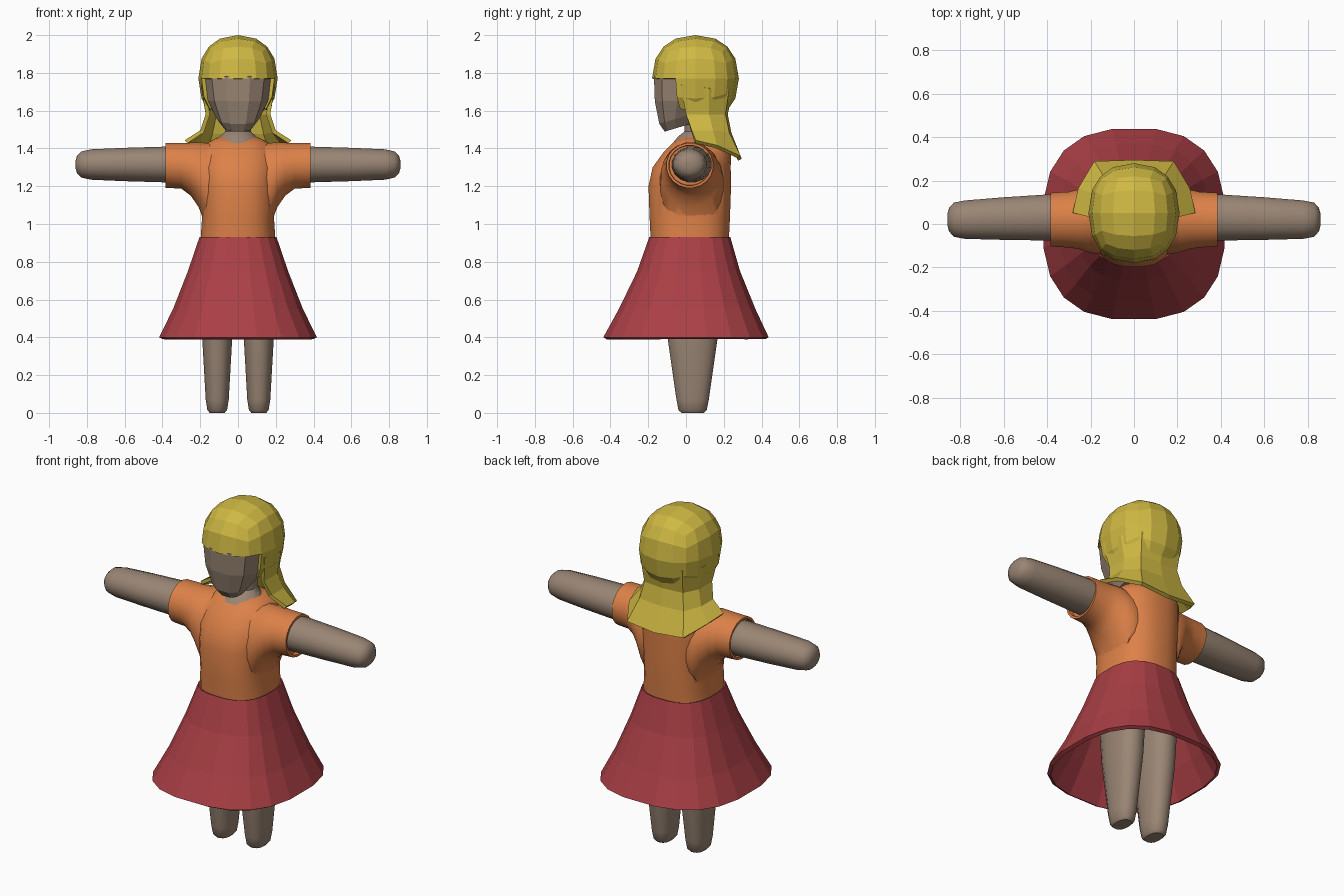
import bpy, bmesh, math
from mathutils import Vector

if "Cube" in bpy.data.objects:
    bpy.data.objects.remove(bpy.data.objects["Cube"], do_unlink=True)


def material(name, r, g, b):
    m = bpy.data.materials.new(name)
    m.use_nodes = True
    m.diffuse_color = (r, g, b, 1)
    m.node_tree.nodes["Principled BSDF"].inputs["Base Color"].default_value = (r, g, b, 1)
    return m


SKIN = material("skin", 0.32, 0.235, 0.175)
ORANGE = material("orange cloth", 0.72, 0.22, 0.065)
RED = material("red cloth", 0.40, 0.05, 0.06)
BLOND = material("blond hair", 0.62, 0.48, 0.055)


def finish(bm, name, mat, smooth=False):
    bmesh.ops.recalc_face_normals(bm, faces=bm.faces)
    me = bpy.data.meshes.new(name)
    bm.to_mesh(me)
    bm.free()
    me.materials.append(mat)
    ob = bpy.data.objects.new(name, me)
    bpy.context.collection.objects.link(ob)
    if smooth:
        shade(ob)
    return ob


def activate(ob):
    bpy.ops.object.select_all(action='DESELECT')
    ob.select_set(True)
    bpy.context.view_layer.objects.active = ob


def shade(ob):
    activate(ob)
    bpy.ops.object.shade_smooth_by_angle(angle=math.radians(40))


def bridge(bm, rows, closed):
    for lo, hi in zip(rows, rows[1:]):
        n = len(lo)
        for i in range(n if closed else n - 1):
            j = (i + 1) % n
            bm.faces.new((lo[i], lo[j], hi[j], hi[i]))


def loft(name, rings, mat, axis="z", n=16, p=2.0, caps=True, smooth=True):
    """Rings are (position on axis, centre a, centre b, radius a, radius b)."""
    bm = bmesh.new()
    rows = []
    for t, ca, cb, ra, rb in rings:
        row = []
        for i in range(n):
            ang = 2 * math.pi * (i + 0.5) / n
            c, s = math.cos(ang), math.sin(ang)
            a = ca + ra * math.copysign(abs(c) ** (2 / p), c)
            b = cb + rb * math.copysign(abs(s) ** (2 / p), s)
            row.append(bm.verts.new((a, b, t) if axis == "z" else (t, a, b)))
        rows.append(row)
    bridge(bm, rows, True)
    if caps:
        bm.faces.new(rows[0])
        bm.faces.new(rows[-1])
    return finish(bm, name, mat, smooth)


def thicken(ob, thickness, offset=-1):
    mod = ob.modifiers.new("thickness", 'SOLIDIFY')
    mod.thickness = thickness
    mod.offset = offset


# Arms and legs
for side, s in (("left", 1), ("right", -1)):
    loft(side + "_arm", [(s * x, cy, 1.315, ry, rz) for x, cy, ry, rz in (
        (0.30, 0.03, 0.108, 0.096), (0.40, 0.03, 0.108, 0.096), (0.60, 0.025, 0.1, 0.09),
        (0.78, 0.02, 0.09, 0.082), (0.83, 0.02, 0.08, 0.07), (0.852, 0.02, 0.055, 0.048),
        (0.86, 0.02, 0.025, 0.02))], SKIN, "x")
    loft(side + "_leg", [(z, s * 0.11, 0.035, rx, ry) for z, rx, ry in (
        (0, 0.04, 0.06), (0.015, 0.053, 0.076), (0.07, 0.062, 0.087), (0.4, 0.081, 0.135),
        (0.6, 0.088, 0.15), (0.92, 0.085, 0.16))], SKIN, p=2.3)

# Shirt: trunk joined with one cross tube for both sleeves
shirt = loft("shirt", [
    (0.91, 0, 0.02, 0.2, 0.208), (1.03, 0, 0.02, 0.192, 0.214), (1.2, 0, 0.02, 0.2, 0.22),
    (1.3, 0, 0.03, 0.205, 0.208), (1.38, 0, 0.06, 0.195, 0.18), (1.43, 0, 0.065, 0.165, 0.135),
    (1.458, 0, 0.06, 0.11, 0.09)], ORANGE, n=24, p=2.5)
half = [(0.36, 0.02, 1.31, 0.11, 0.105), (0.385, 0.02, 1.31, 0.112, 0.107),
        (0.385, 0.02, 1.31, 0.125, 0.12), (0.30, 0.02, 1.308, 0.13, 0.122),
        (0.25, 0.022, 1.29, 0.14, 0.142), (0.21, 0.025, 1.262, 0.158, 0.172),
        (0.17, 0.03, 1.21, 0.17, 0.222)]
sleeves = loft("sleeves", half + [(-x, *rest) for x, *rest in reversed(half)], ORANGE, "x", n=20)
activate(shirt)
union = shirt.modifiers.new("join", 'BOOLEAN')
union.operation = 'UNION'
union.object = sleeves
bpy.ops.object.modifier_apply(modifier=union.name)
bpy.data.objects.remove(sleeves, do_unlink=True)
shade(shirt)

# Skirt shell
skirt = loft("skirt", [
    (0.40, 0, 0, 0.422, 0.442), (0.55, 0, 0.006, 0.347, 0.365),
    (0.75, 0, 0.014, 0.268, 0.275), (0.93, 0, 0.02, 0.206, 0.217)],
    RED, n=20, p=2.6, caps=False, smooth=False)
thicken(skirt, 0.022)

# Neck and head
loft("neck", [(1.41, 0, 0.04, 0.14, 0.13), (1.463, 0, 0.045, 0.1, 0.09),
              (1.49, 0, 0.06, 0.07, 0.07), (1.66, 0, 0.06, 0.07, 0.07)], SKIN, n=12)
head = loft("head", [
    (1.49, 0, -0.03, 0.075, 0.085), (1.54, 0, -0.01, 0.115, 0.135),
    (1.65, 0, 0.02, 0.163, 0.19), (1.78, 0, 0.03, 0.182, 0.205),
    (1.9, 0, 0.05, 0.13, 0.14)], SKIN, n=12, p=2.6, smooth=False)
for v in head.data.vertices:      # the jaw rises towards the back
    if v.co.z < 1.6:
        v.co.z += 0.3 * (v.co.y + 0.11)

# Hair cap: rounded cube, opened below and at the face
bm = bmesh.new()
bmesh.ops.create_cube(bm, size=2)
bmesh.ops.subdivide_edges(bm, edges=bm.edges, cuts=3, use_grid_fill=True)
P = 2.25
for v in bm.verts:
    d = v.co / sum(abs(c) ** P for c in v.co) ** (1 / P)
    v.co = Vector((d.x * 0.21, 0.05 + d.y * 0.23, 1.77 + d.z * 0.23))


def bare(face):
    c = face.calc_center_median()
    return c.z < 1.6 or (c.z < 1.77 and c.y < -0.05)


bmesh.ops.delete(bm, geom=[f for f in bm.faces if bare(f)], context='FACES')
thicken(finish(bm, "hair_cap", BLOND), 0.02)

# Long hair: an open curtain flaring over the shoulders
levels = [
    [(0.185, -0.03, 1.74), (0.185, 0.12, 1.72), (0.13, 0.22, 1.72), (0, 0.24, 1.72)],
    [(0.16, 0, 1.58), (0.16, 0.12, 1.58), (0.12, 0.2, 1.58), (0, 0.21, 1.58)],
    [(0.19, 0.03, 1.49), (0.19, 0.14, 1.49), (0.14, 0.22, 1.48), (0, 0.23, 1.48)],
    [(0.275, 0.05, 1.435), (0.25, 0.16, 1.41), (0.18, 0.28, 1.355), (0, 0.285, 1.34)]]
bm = bmesh.new()
rows = [[bm.verts.new(q) for q in lev + [(-x, y, z) for x, y, z in lev[-2::-1]]]
        for lev in levels]
bridge(bm, rows, False)
thicken(finish(bm, "long_hair", BLOND), 0.022, 0)
